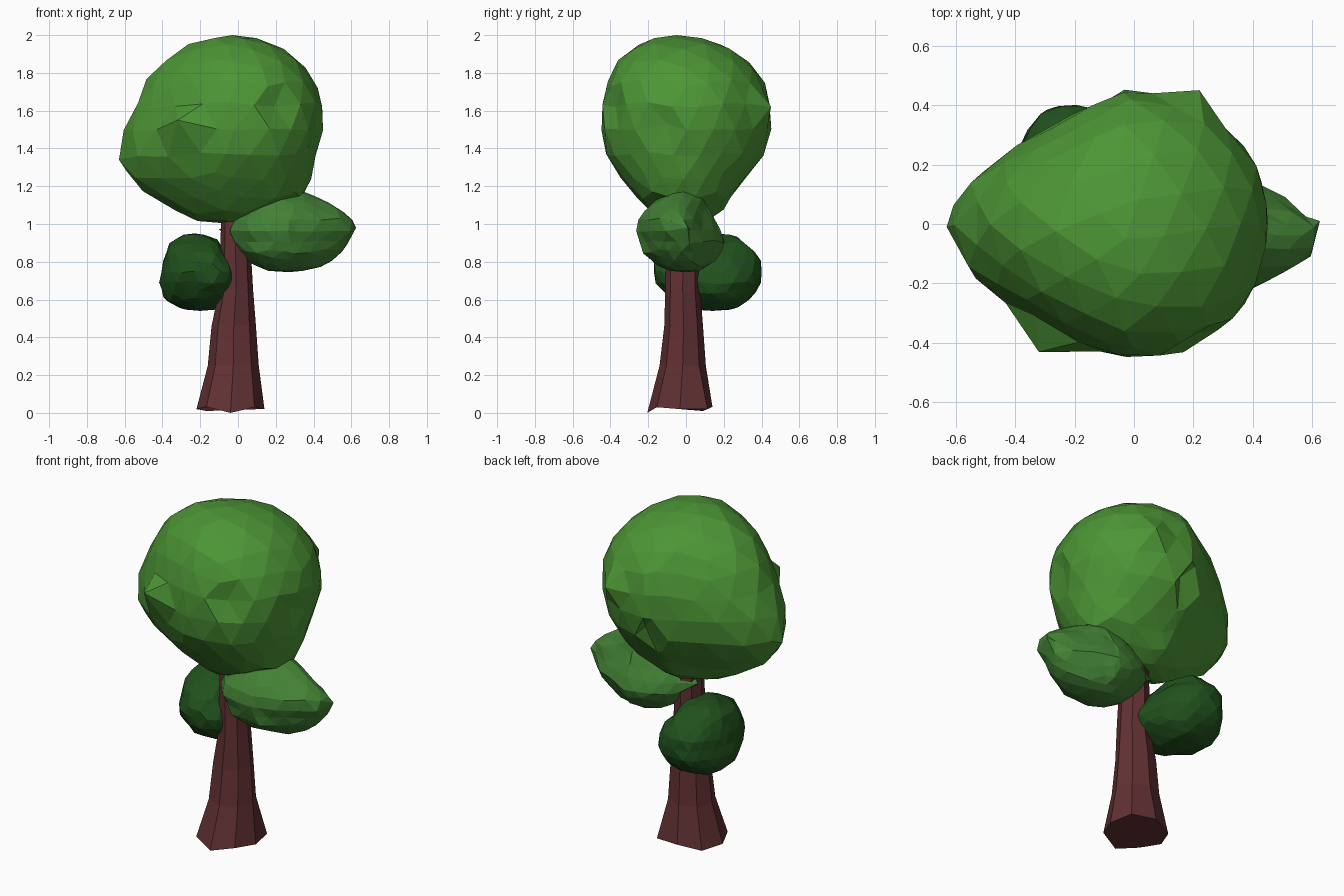
import bpy, bmesh, random
from math import cos, sin, pi, hypot
from mathutils import Vector

if "Cube" in bpy.data.objects:
    bpy.data.objects.remove(bpy.data.objects["Cube"])

random.seed(4)


def finish(name, bm, color):
    bmesh.ops.recalc_face_normals(bm, faces=bm.faces)
    me = bpy.data.meshes.new(name)
    bm.to_mesh(me)
    bm.free()
    mat = bpy.data.materials.new(name + "_color")
    mat.diffuse_color = (*color, 1)
    mat.use_nodes = True
    mat.node_tree.nodes["Principled BSDF"].inputs["Base Color"].default_value = mat.diffuse_color
    me.materials.append(mat)
    ob = bpy.data.objects.new(name, me)
    bpy.context.collection.objects.link(ob)
    return ob


def section(profile, z):
    """Interpolate (x0, x1, y0, y1) of a profile at height z."""
    for a, b in zip(profile, profile[1:]):
        if z <= b[0]:
            t = max(0, (z - a[0]) / (b[0] - a[0]))
            return [p + (q - p) * t for p, q in zip(a[1:], b[1:])]
    return list(profile[-1][1:])


def foliage(name, profile, mid_x, color, left, right, jitter=0.007, pulls=()):
    """Faceted ball fitted to a height profile.
    left/right hold (front, back) exponents: above 1 sharpens, below 1 fills."""
    bm = bmesh.new()
    bmesh.ops.create_icosphere(bm, subdivisions=3, radius=1)
    z0, z1 = profile[0][0], profile[-1][0]
    for v in bm.verts:
        h = max(-1, min(1, v.co.z))
        z = z0 + (z1 - z0) * (h + 1) / 2
        x0, x1, y0, y1 = section(profile, z)
        r = hypot(v.co.x, v.co.y)
        c, s = (v.co.x / r, v.co.y / r) if r > 1e-4 else (0, 0)
        mx = min(max(mid_x, x0 + 0.03), x1 - 0.03)
        back = s > 0
        if c > 0:
            x = mx + (x1 - mx) * c ** right[back]
        else:
            x = mx - (mx - x0) * (-c) ** left[back]
        y = (y0 + y1) / 2 + s * (y1 - y0) / 2
        if abs(h) < 0.95:
            x, y, z = (k + random.uniform(-jitter, jitter) for k in (x, y, z))
        v.co = (x, y, z)
    for p in pulls:
        p = Vector(p)
        min(bm.verts, key=lambda v: (v.co - p).length).co = p
    return finish(name, bm, color)


# Main crown with corner bumps and small dents
crown = [(1.00, -.13, .02, -.08, .08), (1.03, -.29, .07, -.16, .15),
         (1.08, -.34, .19, -.21, .21), (1.13, -.41, .33, -.26, .23),
         (1.19, -.54, .37, -.31, .28), (1.34, -.635, .405, -.41, .40),
         (1.43, -.615, .43, -.45, .45), (1.55, -.59, .465, -.445, .445),
         (1.65, -.54, .45, -.445, .445), (1.80, -.46, .39, -.405, .40),
         (1.90, -.36, .29, -.33, .30), (1.97, -.22, .15, -.22, .15),
         (2.00, -.10, .04, -.12, .02)]
foliage("crown", crown, -0.03, (.073, .30, .036), left=(1.6, 2.1), right=(.78, .9),
        jitter=0.006, pulls=[(-.32, -.43, 1.55), (.22, .45, 1.62),
                             (-.63, -.01, 1.34), (.41, -.10, 1.53),
                             (.19, -.37, 1.62), (.0, .385, 1.42)])

# Lower right leaf clump
side = [(.745, .18, .36, -.07, .06), (.78, .08, .48, -.16, .13),
        (.84, .01, .55, -.23, .18), (.90, -.04, .59, -.24, .21),
        (.97, -.05, .63, -.26, .18), (1.03, -.02, .61, -.25, .15),
        (1.10, .06, .50, -.20, .12), (1.15, .15, .41, -.13, .09),
        (1.185, .22, .31, -.06, .05)]
foliage("right_leaf_clump", side, 0.27, (.055, .22, .035), left=(.8, .8),
        right=(2.0, 2.6), pulls=[(.625, .01, .98), (-.10, .03, .97)])

# Small dark leaf clump at the back left, wrapping behind the trunk
small = [(.54, -.25, -.12, .06, .22), (.56, -.33, -.08, .00, .28),
         (.60, -.39, -.02, -.08, .34), (.67, -.415, .02, -.15, .39),
         (.72, -.41, .02, -.18, .40), (.80, -.40, -.02, -.17, .40),
         (.87, -.38, -.08, -.12, .35), (.92, -.34, -.11, .00, .29),
         (.95, -.29, -.20, .08, .22)]
foliage("left_leaf_clump", small, -0.20, (.015, .085, .012), left=(1.6, .75),
        right=(.6, .85))

# Flared eight-sided trunk with an uneven foot and one wider root corner
trunk = [(.02, -.22, .14, -.205, .14), (.25, -.16, .11, -.14, .105),
         (.46, -.14, .095, -.115, .09), (.65, -.10, .08, -.11, .075),
         (1.0, -.09, .06, -.10, .07), (1.12, -.08, .05, -.08, .06)]
foot = (.0, .0, .012, -.01, .0, .012, -.02, .01)
bm = bmesh.new()
rings = []
for k, (z, x0, x1, y0, y1) in enumerate(trunk):
    ring = []
    for i in range(8):
        a = 2 * pi * i / 8
        r = 0.6 if (k == 0 and i == 1) else 0.5
        ring.append(bm.verts.new(((x0 + x1) / 2 + cos(a) * (x1 - x0) * r,
                                  (y0 + y1) / 2 + sin(a) * (y1 - y0) * r,
                                  z + (foot[i] if k == 0 else 0))))
    rings.append(ring)
for lo, hi in zip(rings, rings[1:]):
    for i in range(8):
        j = (i + 1) % 8
        bm.faces.new((lo[i], lo[j], hi[j], hi[i]))
bm.faces.new(rings[0])
bm.faces.new(rings[-1])
finish("trunk", bm, (.12, .03, .033))
